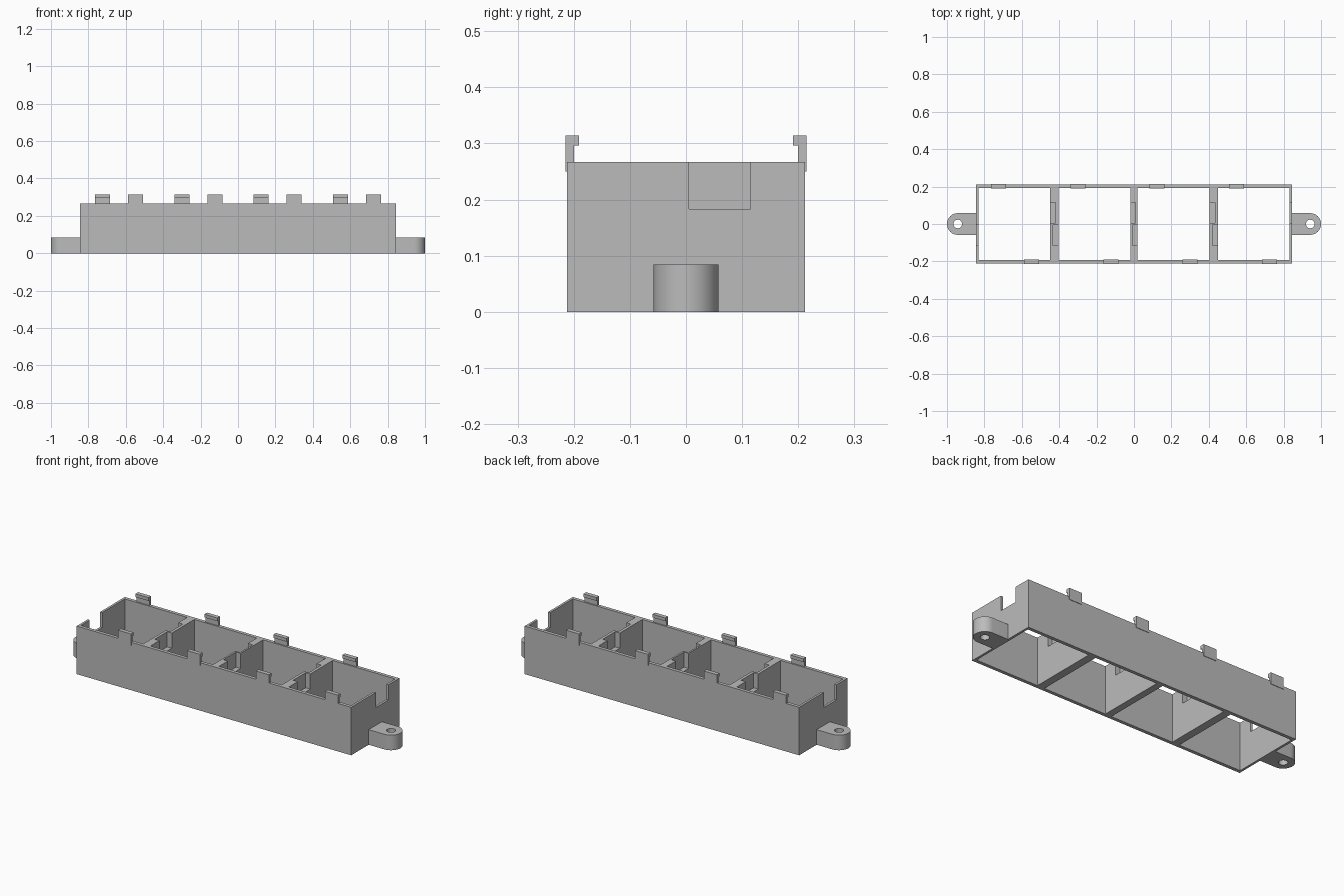
import bpy, bmesh
from math import sin, cos, pi, radians

if "Cube" in bpy.data.objects:
    bpy.data.objects.remove(bpy.data.objects["Cube"])

grey = bpy.data.materials.new("plain_grey")
grey.use_nodes = True
grey.diffuse_color = (0.5, 0.5, 0.5, 1)
grey.node_tree.nodes["Principled BSDF"].inputs["Base Color"].default_value = (0.5, 0.5, 0.5, 1)


def prism(bm, outline, place, direction):
    """Extrude a closed outline; place maps its 2D points into space."""
    face = bm.faces.new([bm.verts.new(place(a, b)) for a, b in outline])
    new = bmesh.ops.extrude_face_region(bm, geom=[face])["geom"]
    verts = [v for v in new if isinstance(v, bmesh.types.BMVert)]
    bmesh.ops.translate(bm, verts=verts, vec=direction)


def box(bm, x0, x1, y0, y1, z0, z1):
    prism(bm, [(x0, y0), (x1, y0), (x1, y1), (x0, y1)],
          lambda a, b: (a, b, z0), (0, 0, z1 - z0))


def finish(bm, name):
    bmesh.ops.recalc_face_normals(bm, faces=bm.faces)
    mesh = bpy.data.meshes.new(name)
    bm.to_mesh(mesh)
    bm.free()
    mesh.materials.append(grey)
    obj = bpy.data.objects.new(name, mesh)
    bpy.context.collection.objects.link(obj)
    return obj


def cut(obj, cutter):
    """Subtract the cutter, bake the result and remove the cutter."""
    mod = obj.modifiers.new("cut", "BOOLEAN")
    mod.operation, mod.solver, mod.object = "DIFFERENCE", "EXACT", cutter
    bpy.context.view_layer.objects.active = obj
    bpy.ops.object.modifier_apply(modifier=mod.name)
    bpy.data.objects.remove(cutter)


HALF_X, HALF_Y, TOP = 0.845, 0.212, 0.267
CELLS = [(-0.832, -0.448), (-0.404, -0.019), (0.019, 0.404), (0.448, 0.832)]

# Long frame with four open cells
bm = bmesh.new()
box(bm, -HALF_X, HALF_X, -HALF_Y, HALF_Y, 0, TOP)
frame = finish(bm, "frame")

bm = bmesh.new()
for x0, x1 in CELLS:
    box(bm, x0, x1, -0.193, 0.193, -0.1, 0.5)
cut(frame, finish(bm, "cell_cutter"))

# Each cell has a notch in both end walls, staggered front and back
bm = bmesh.new()
for x0, x1 in CELLS:
    box(bm, x1 - 0.01, x1 + 0.028, 0.005, 0.115, 0.183, 0.5)
    box(bm, x0 - 0.028, x0 + 0.01, -0.115, -0.005, 0.183, 0.5)
cut(frame, finish(bm, "notch_cutter"))

# Hooked clips along both long edges
hook = [(0.200, 0.25), (0.2145, 0.25), (0.2145, 0.314),
        (0.191, 0.314), (0.191, 0.296), (0.200, 0.296)]
for label, side in (("front", -1), ("back", 1)):
    for i in range(4):
        x = -side * (-0.548 + 0.4243 * i)
        bm = bmesh.new()
        prism(bm, hook, lambda y, z: (x - 0.04, side * y, z), (0.08, 0, 0))
        finish(bm, f"{label}_clip_{i + 1}")

# Rounded mounting lugs with a screw hole
for label, side in (("left", 1), ("right", -1)):
    r, cx = 0.058, 0.942
    arc = [(cx + r * cos(t), r * sin(t))
           for t in (-pi / 2 + pi * i / 24 for i in range(25))]
    bm = bmesh.new()
    prism(bm, [(0.84, -r)] + arc + [(0.84, r)],
          lambda a, b: (side * a, b, 0), (0, 0, 0.084))
    lug = finish(bm, f"{label}_mounting_lug")
    bm = bmesh.new()
    circle = [(cx + 0.023 * cos(2 * pi * i / 32), 0.023 * sin(2 * pi * i / 32))
              for i in range(32)]
    prism(bm, circle, lambda a, b: (side * a, b, -0.1), (0, 0, 0.3))
    cut(lug, finish(bm, "hole_cutter"))
    bpy.ops.object.select_all(action="DESELECT")
    lug.select_set(True)
    bpy.context.view_layer.objects.active = lug
    bpy.ops.object.shade_smooth_by_angle(angle=radians(30))
